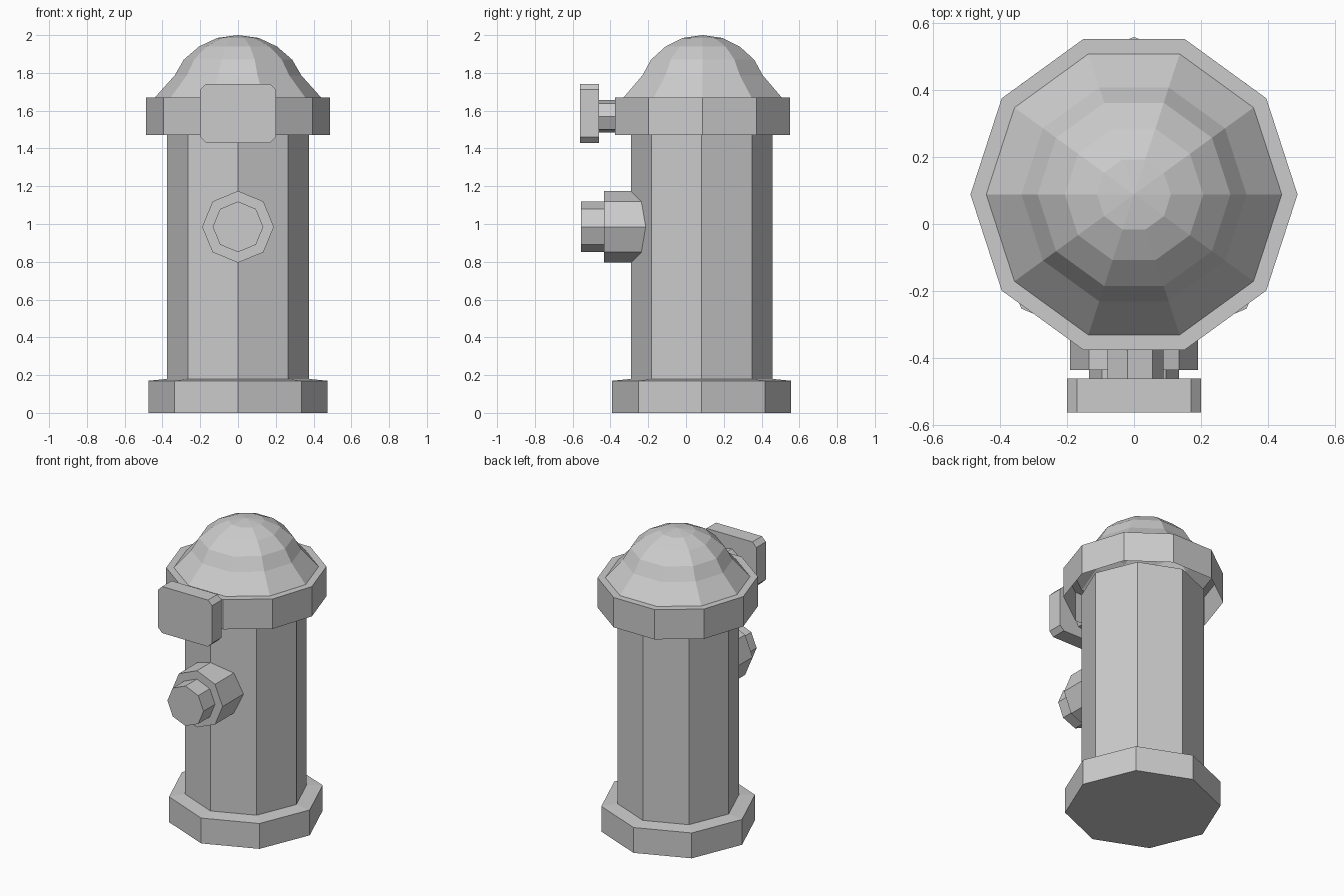
import bpy
from math import cos, sin, pi

if "Cube" in bpy.data.objects:
    bpy.data.objects.remove(bpy.data.objects["Cube"])

AXIS_Y = 0.086


def make_object(name, verts, faces):
    mesh = bpy.data.meshes.new(name)
    mesh.from_pydata(verts, [], faces)
    mesh.update()
    obj = bpy.data.objects.new(name, mesh)
    bpy.context.collection.objects.link(obj)
    return obj


def lathe(name, profile, sides, cap_bottom=True, cap_top=True, y=AXIS_Y):
    """Upright turned form from (radius, z) pairs, bottom to top."""
    verts = [(r * cos(2 * pi * i / sides), y + r * sin(2 * pi * i / sides), z)
             for r, z in profile for i in range(sides)]
    faces = []
    for k in range(len(profile) - 1):
        for i in range(sides):
            a, b = k * sides, (k + 1) * sides
            j = (i + 1) % sides
            faces.append((a + i, a + j, b + j, b + i))
    if cap_bottom:
        faces.append(tuple(reversed(range(sides))))
    if cap_top:
        faces.append(tuple(range(len(verts) - sides, len(verts))))
    return make_object(name, verts, faces)


def extrude_y(name, outline, y_front, y_back):
    """Solid from an anticlockwise (x, z) outline seen from the front."""
    n = len(outline)
    verts = [(x, y, z) for y in (y_front, y_back) for x, z in outline]
    faces = [tuple(range(n)), tuple(reversed(range(n, 2 * n)))]
    faces += [(i, i + n, (i + 1) % n + n, (i + 1) % n) for i in range(n)]
    return make_object(name, verts, faces)


def polygon(radius, sides, z):
    return [(radius * cos(2 * pi * i / sides), z + radius * sin(2 * pi * i / sides))
            for i in range(sides)]


# Octagonal foot with a slightly sloped top, and octagonal barrel
lathe("base", [(0.474, 0), (0.474, 0.17), (0.375, 0.18)], 8, y=0.083)
lathe("barrel", [(0.375, 0.17), (0.375, 1.52)], 8, y=0.083)

# Ten-sided cap: hollow rim with a flat ledge, then a faceted dome
lathe("cap", [(0.487, 1.47), (0.487, 1.67), (0.44, 1.67), (0.335, 1.787),
              (0.287, 1.87), (0.206, 1.94), (0.11, 1.985), (0.001, 2.0)],
      10, cap_bottom=False, y=0.088)

# Front outlet: wide collar and narrower nut
extrude_y("outlet_collar", polygon(0.19, 8, 0.985), -0.435, -0.12)
extrude_y("outlet_nut", polygon(0.134, 8, 0.985), -0.557, -0.42)

# Front plate with clipped corners on a seven-sided stem
w, low, high, c = 0.2, 1.43, 1.742, 0.03
extrude_y("plate", [(-w + c, low), (w - c, low), (w, low + c), (w, high - c),
                    (w - c, high), (-w + c, high), (-w, high - c), (-w, low + c)],
          -0.561, -0.46)
extrude_y("plate_stem", polygon(0.088, 7, 1.57), -0.47, -0.36)
